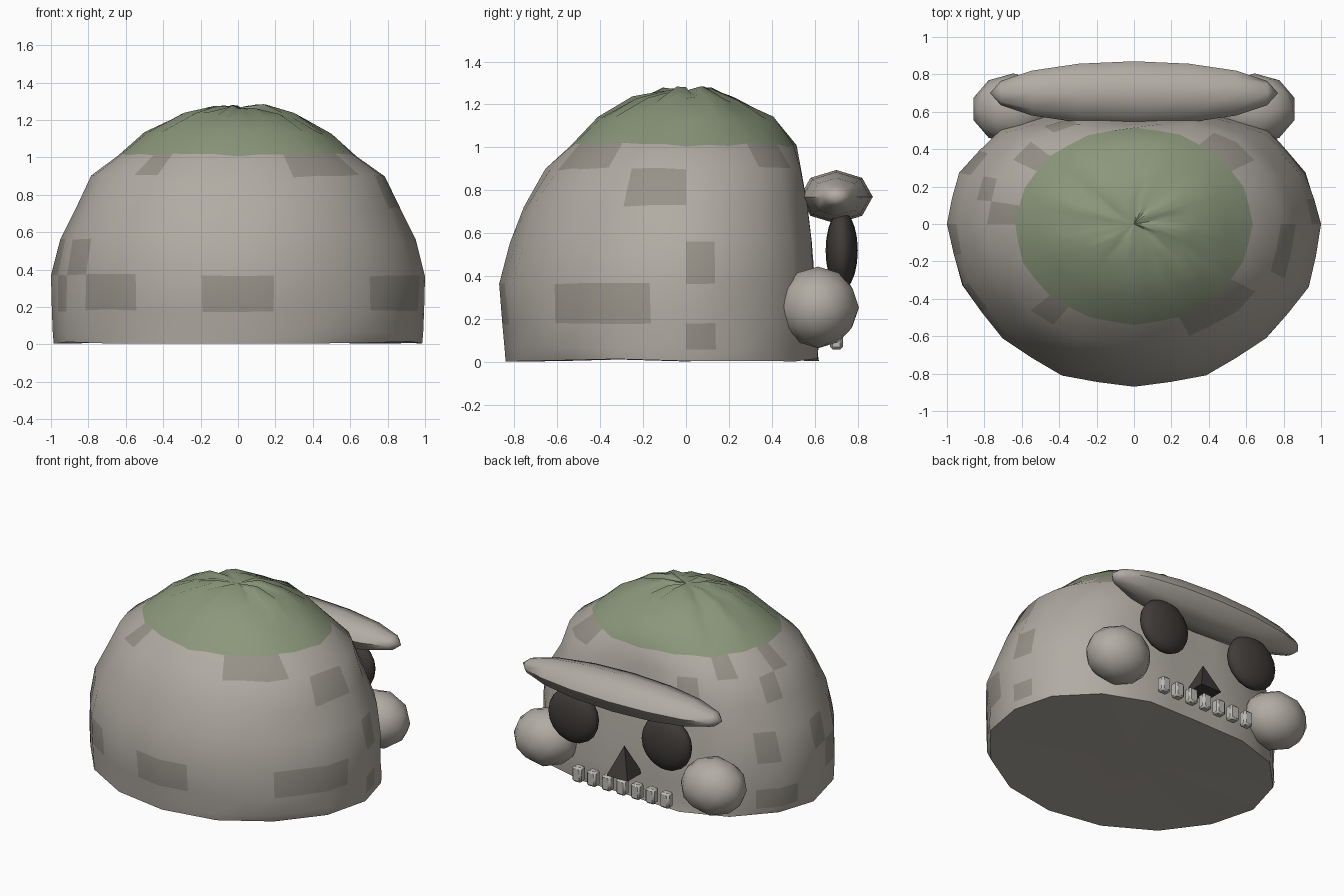
import bpy, bmesh, random
from math import sin, cos, pi, radians
from mathutils import Vector

if "Cube" in bpy.data.objects:
    bpy.data.objects.remove(bpy.data.objects["Cube"])

random.seed(4)


def material(name, color):
    m = bpy.data.materials.new(name)
    m.diffuse_color = (*color, 1)
    m.use_nodes = True
    m.node_tree.nodes["Principled BSDF"].inputs["Base Color"].default_value = m.diffuse_color
    return m


stone = material("stone", (0.44, 0.41, 0.365))
worn = material("worn_stone", (0.31, 0.29, 0.25))
moss = material("moss", (0.26, 0.31, 0.2))
dark = material("dark", (0.05, 0.044, 0.04))
light = material("tooth_grey", (0.5, 0.49, 0.46))


def finish(ob, name, mat=None, angle=40):
    ob.name = name
    if mat:
        ob.data.materials.append(mat)
    bpy.ops.object.select_all(action='DESELECT')
    ob.select_set(True)
    bpy.context.view_layer.objects.active = ob
    bpy.ops.object.transform_apply(location=False, rotation=True, scale=True)
    bpy.ops.object.shade_smooth_by_angle(angle=radians(angle))
    return ob


# Boulder: rings of (z, half width, front depth, flattened back depth)
RINGS = [(0.01, 0.985, 0.84, 0.615), (0.06, 0.99, 0.845, 0.61),
         (0.18, 0.995, 0.855, 0.61), (0.37, 1.0, 0.87, 0.6),
         (0.56, 0.95, 0.82, 0.58), (0.73, 0.865, 0.755, 0.56),
         (0.9, 0.785, 0.655, 0.53), (1.01, 0.635, 0.54, 0.515),
         (1.13, 0.5, 0.41, 0.42), (1.225, 0.31, 0.25, 0.26),
         (1.27, 0.15, 0.11, 0.12)]
N = 32
CAP = 7
# Worn patches: first column, last column, ring band
PATCHES = [(-1, 1, 2), (4, 7, 2), (-5, -3, 2), (-7, -6, 2), (-6, -5, 3),
           (2, 5, 6), (6, 8, 5), (-4, -3, 6), (8, 9, 3), (8, 9, 1),
           (-10, -9, 5), (-9, -8, 6), (-12, -11, 6), (-8, -7, 3),
           (-11, -9, 1), (-14, -13, 5), (11, 13, 6), (-11, -10, 3)]

bm = bmesh.new()
rows = []
for k, (z, w, front, back) in enumerate(RINGS):
    pts = [None] * N
    for i in range(0, N, 2):
        a = -pi / 2 + i * 2 * pi / N
        j = 1 + random.uniform(-0.012, 0.012) * (i % 8 != 0)
        s = sin(a)
        if s < 0:
            y = front * s
        else:
            y = min(back * (1.18 if k < CAP else 1) * s, back)
        dz = random.uniform(-0.015, 0.015) if k > 7 else random.uniform(-0.008, 0.008)
        pts[i] = Vector((w * cos(a) * j, y * j, z + dz))
    for i in range(1, N, 2):
        pts[i] = (pts[i - 1] + pts[(i + 1) % N]) / 2 * (1.006 if k else 1)
        if k > CAP:
            pts[i].z = z + random.uniform(-0.02, 0.015)
    rows.append([bm.verts.new(p) for p in pts])
for k in range(len(rows) - 1):
    for i in range(N):
        n = (i + 1) % N
        f = bm.faces.new((rows[k][i], rows[k][n], rows[k + 1][n], rows[k + 1][i]))
        if k >= CAP:
            f.material_index = 2
        elif any(b == k and (i - p) % N < q - p for p, q, b in PATCHES):
            f.material_index = 1
top = bm.verts.new((0, 0, 1.265))
low = bm.verts.new((0, -0.03, 0.02))
for i in range(N):
    n = (i + 1) % N
    bm.faces.new((rows[-1][i], rows[-1][n], top)).material_index = 2
    bm.faces.new((rows[0][n], rows[0][i], low))
mesh = bpy.data.meshes.new("boulder")
bm.to_mesh(mesh)
bm.free()
for m in (stone, worn, moss):
    mesh.materials.append(m)
boulder = bpy.data.objects.new("boulder", mesh)
bpy.context.collection.objects.link(boulder)
finish(boulder, "boulder", angle=45)

# Brow ridge: faceted spindle lying along x
bpy.ops.mesh.primitive_uv_sphere_add(segments=8, ring_count=8, radius=1,
                                     location=(0, 0.7, 0.77), rotation=(0, pi / 2, 0))
brow = bpy.context.object
brow.scale = (0.125, 0.17, 0.77)
finish(brow, "brow", stone, 50)

# Cheeks and eye sockets on both sides
for side, label in ((-1, "left"), (1, "right")):
    bpy.ops.mesh.primitive_ico_sphere_add(subdivisions=2, radius=1,
                                          location=(side * 0.645, 0.615, 0.255))
    cheek = bpy.context.object
    cheek.scale = (0.225, 0.19, 0.19)
    finish(cheek, label + "_cheek", stone, 50)
    bpy.ops.mesh.primitive_uv_sphere_add(segments=16, ring_count=10, radius=1,
                                         location=(side * 0.36, 0.725, 0.52))
    eye = bpy.context.object
    eye.scale = (0.19, 0.075, 0.185)
    finish(eye, label + "_eye", dark, 60)

# Nose opening
bpy.ops.mesh.primitive_cone_add(vertices=4, radius1=0.115, radius2=0, depth=0.2,
                                location=(0, 0.68, 0.29), rotation=(0, 0, pi / 4))
finish(bpy.context.object, "nose", dark, 30)

# Row of seven teeth
for i in range(7):
    bpy.ops.mesh.primitive_cube_add(size=1, location=((i - 3) * 0.113, 0.7, 0.112))
    tooth = bpy.context.object
    tooth.scale = (0.07, 0.06, 0.105)
    finish(tooth, "tooth_%d" % (i + 1), light, 30)
    bev = tooth.modifiers.new("bevel", 'BEVEL')
    bev.width = 0.012
    bev.segments = 1
